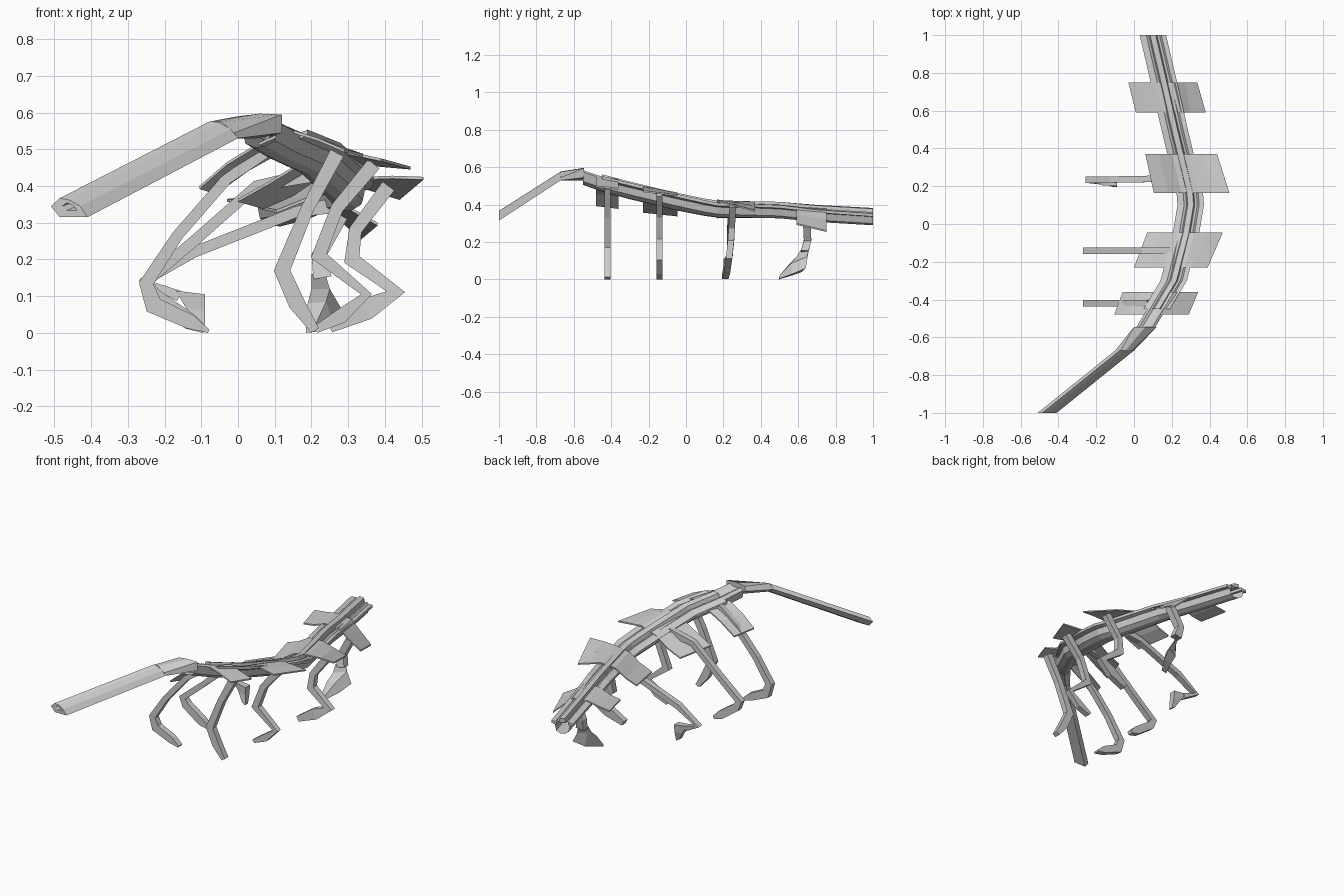
import bpy, bmesh
from mathutils import Vector


def loft(name, rings, caps=True, closed=True):
    """Skin a list of equal-length point rings."""
    bm = bmesh.new()
    vs = [[bm.verts.new(p) for p in r] for r in rings]
    n = len(rings[0])
    for a, b in zip(vs, vs[1:]):
        for i in range(n if closed else n - 1):
            j = (i + 1) % n
            bm.faces.new((a[i], a[j], b[j], b[i]))
    if caps:
        bm.faces.new(vs[0])
        bm.faces.new(vs[-1])
    bmesh.ops.recalc_face_normals(bm, faces=bm.faces)
    me = bpy.data.meshes.new(name)
    bm.to_mesh(me)
    bm.free()
    ob = bpy.data.objects.new(name, me)
    bpy.context.collection.objects.link(ob)
    return ob


def strip(name, spine, section, caps=True):
    """Sweep an (x, z) section along stations (x, y, z, roll slope)."""
    return loft(name, [[(x + u, y, z + v + roll * u) for u, v in section]
                       for x, y, z, roll in spine], caps)


# Curved body: grooved core and raised ribbons running lengthwise
spine = [(.06, -.55, .55, .1), (.12, -.45, .515, .15), (.21, -.3, .475, .2), (.275, -.05, .415, .2),
         (.3, .1, .385, .15), (.295, .17, .375, .1), (.215, .5, .37, 0), (.17, .7, .352, -.1),
         (.1, 1, .335, -.15)]
strip("body_core", spine, [(-.05, .018), (-.035, .03), (-.018, .02), (.018, .02), (.035, .03), (.05, .018),
                           (.04, -.03), (.015, -.043), (-.015, -.043), (-.04, -.03)], caps=False)
for name, u in (("left_ribbon", -.053), ("right_ribbon", .053)):
    strip(name, spine[1:], [(u - .017, .02), (u + .017, .028), (u + .017, .012), (u - .017, .004)])
strip("back_ridge", spine[1:], [(-.022, .022), (-.015, .045), (.015, .045), (.022, .022)])

# Shoulder block and long forward boom with a hollow tip
loft("shoulder_block", [
    [(-.1, -.67, .55), (-.07, -.67, .577), (-.045, -.67, .575), (-.01, -.67, .545), (0, -.67, .53), (-.07, -.67, .53)],
    [(-.0, -.545, .56), (.0, -.545, .59), (.06, -.545, .597), (.12, -.545, .595), (.12, -.545, .545), (.05, -.545, .53)]])
tip = [(-.51, .345), (-.485, .367), (-.46, .362), (-.43, .345), (-.41, .315), (-.485, .315)]
base = [(-.1, .55), (-.075, .577), (-.05, .572), (-.02, .555), (0, .53), (-.075, .53)]
cx, cz = -.458, .345
inner = [(cx + (x - cx) * .4, cz + (z - cz) * .4) for x, z in tip]
loft("boom", [[(x, -.67, z) for x, z in base], [(x, -1, z) for x, z in tip],
              [(x, -1, z) for x, z in inner], [(x + .08, -.95, z + .03) for x, z in inner]])


# Side plates: thin arches, each given by its front and back profile
def plate(name, y0, front, y1, back, t=.008):
    rings = []
    for (x0, z0), (x1, z1) in zip(front, back):
        rings.append([(x0, y0, z0), (x1, y1, z1), (x1, y1, z1 - t), (x0, y0, z0 - t)])
    loft(name, rings)


plate("first_plate", -.48, [(-.105, .4), (-.03, .465), (.06, .52), (.14, .555), (.22, .53), (.29, .5)],
      -.36, [(-.06, .385), (.03, .45), (.12, .5), (.21, .535), (.27, .51), (.34, .488)])
plate("second_plate", -.23, [(0, .365), (.08, .41), (.18, .47), (.27, .5), (.32, .49), (.39, .475)],
      -.045, [(.07, .345), (.15, .38), (.23, .435), (.32, .465), (.39, .46), (.47, .453)])
plate("third_plate", .165, [(.105, .335), (.18, .365), (.25, .41), (.34, .425), (.42, .428), (.505, .425)],
      .37, [(.06, .345), (.13, .37), (.2, .41), (.29, .415), (.36, .395), (.44, .37)])
plate("fourth_plate", .59, [(.01, .36), (.08, .37), (.15, .395), (.25, .385), (.3, .345), (.38, .3)],
      .75, [(-.03, .365), (.04, .373), (.11, .385), (.21, .375), (.27, .32), (.335, .262)])


# Jointed legs: joints are (x, y, z, thickness)
def leg(name, joints, depth=.034):
    pts = [Vector((x, 0, z)) for x, y, z, w in joints]
    rings = []
    for i, (x, y, z, w) in enumerate(joints):
        d = Vector()
        if i:
            d += (pts[i] - pts[i - 1]).normalized()
        if i < len(pts) - 1:
            d += (pts[i + 1] - pts[i]).normalized()
        d.normalize()
        n = Vector((-d.z, 0, d.x)) * w / 2
        h = depth / 2
        rings.append([(x + n.x, y - h, max(0, z + n.z)), (x + n.x, y + h, max(0, z + n.z)),
                      (x - n.x, y + h, max(0, z - n.z)), (x - n.x, y - h, max(0, z - n.z))])
    loft(name, rings)


a, b = -.42, -.142
leg("left_leg_1", [(.08, a, .5, .04), (-.03, a, .42, .03), (-.165, a, .265, .03), (-.25, a, .135, .04),
                   (-.23, a, .075, .05), (-.13, a, .03, .04), (-.08, a, .004, .01)])
leg("left_leg_2", [(.2, b, .43, .04), (.05, b, .4, .03), (-.12, b, .25, .03), (-.25, b, .14, .04),
                   (-.23, b, .1, .045), (-.13, b, .03, .045), (-.09, b, .006, .02)])
leg("left_leg_3", [(.25, .24, .345, .04), (.16, .24, .33, .03), (-.12, .235, .22, .03), (-.245, .235, .138, .025),
                   (-.16, .225, .1, .03)])
loft("left_foot_3", [[(-.17, .205, .115), (-.17, .24, .115), (-.09, .24, .105), (-.09, .2, .105)],
                     [(-.14, .205, .065), (-.14, .235, .065), (-.09, .235, .06), (-.09, .2, .06)],
                     [(-.11, .195, .015), (-.11, .22, .015), (-.09, .22, .004), (-.09, .195, .004)]])
leg("right_leg_1", [(.27, a, .49, .04), (.19, a, .34, .035), (.12, a, .17, .045), (.16, a, .08, .045),
                    (.21, a, .006, .025)])
leg("right_leg_2", [(.37, b, .46, .04), (.27, b, .34, .035), (.22, b, .21, .045), (.35, b, .105, .03),
                    (.28, b, .045, .04), (.21, b, .005, .025)])
leg("right_leg_3", [(.41, .25, .4, .04), (.32, .245, .28, .035), (.31, .24, .2, .045), (.43, .23, .112, .05),
                    (.35, .22, .065, .06), (.25, .21, .015, .03)])
leg("right_leg_4", [(.28, .645, .32, .04), (.22, .65, .21, .04), (.23, .635, .15, .05)], .04)
# Rear foot: a tapering wedge reaching forward
loft("right_foot_4", [[(.2, .615, .16), (.235, .66, .17), (.25, .65, .12), (.21, .61, .12)],
                      [(.2, .59, .12), (.25, .645, .12), (.285, .64, .06), (.22, .62, .04)],
                      [(.19, .55, .08), (.24, .56, .085), (.26, .57, .03), (.21, .57, .022)],
                      [(.185, .5, .015), (.21, .5, .02), (.22, .5, .004), (.185, .495, 0)]])
